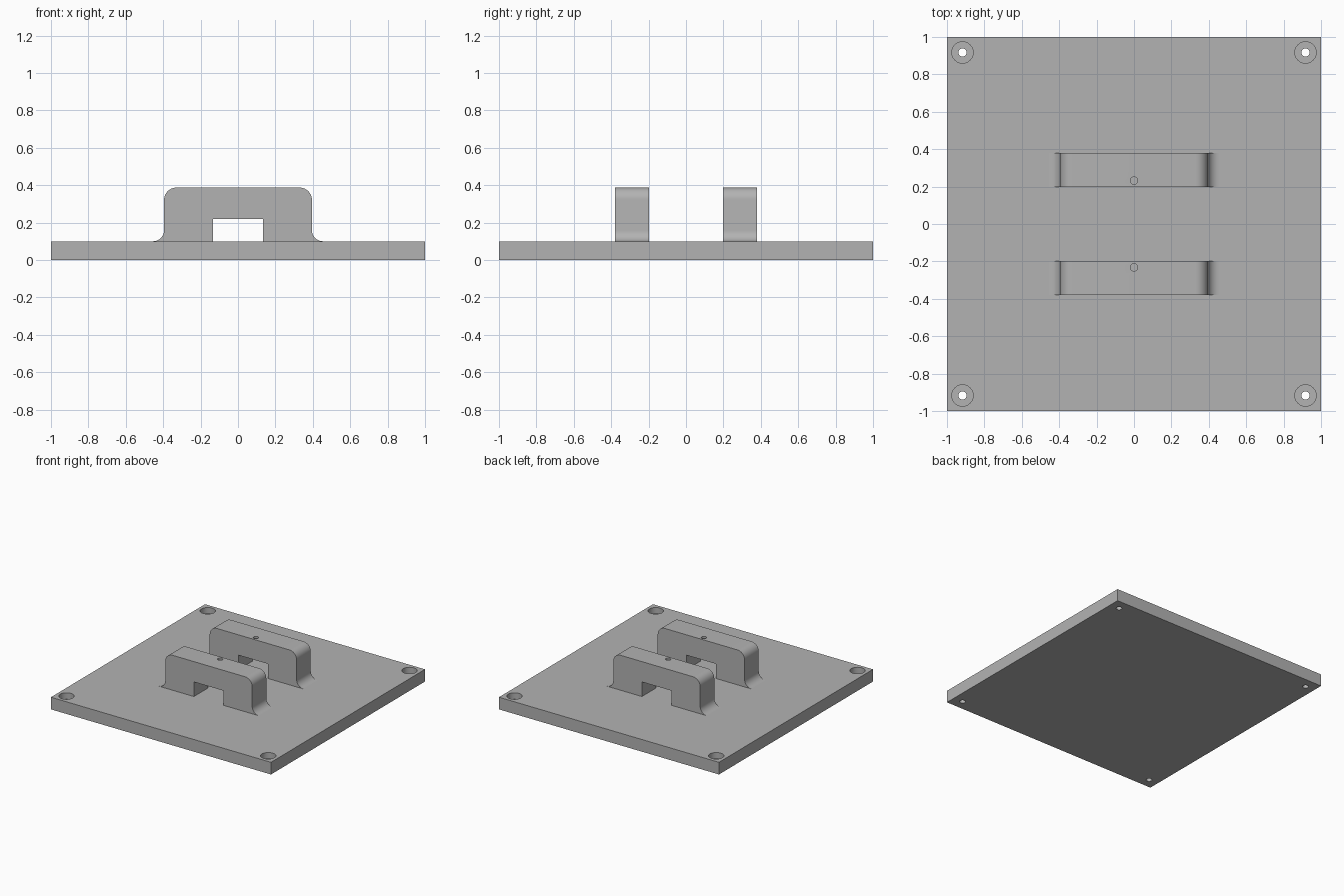
import bpy, bmesh, math
from mathutils import Matrix

if "Cube" in bpy.data.objects:
    bpy.data.objects.remove(bpy.data.objects["Cube"], do_unlink=True)

GREY = (0.45, 0.45, 0.45, 1.0)
grey = bpy.data.materials.new("plain grey")
grey.use_nodes = True
grey.diffuse_color = GREY
grey.node_tree.nodes["Principled BSDF"].inputs["Base Color"].default_value = GREY

PLATE_TOP = 0.1
BRIDGE_TOP = 0.387
SLOT_TOP = 0.22


def make_object(name, bm):
    bmesh.ops.recalc_face_normals(bm, faces=bm.faces)
    mesh = bpy.data.meshes.new(name)
    bm.to_mesh(mesh)
    bm.free()
    obj = bpy.data.objects.new(name, mesh)
    mesh.materials.append(grey)
    bpy.context.collection.objects.link(obj)
    return obj


def add_cylinder(bm, x, y, radius, z_low, z_high):
    bmesh.ops.create_cone(
        bm, cap_ends=True, segments=48, radius1=radius, radius2=radius,
        depth=z_high - z_low,
        matrix=Matrix.Translation((x, y, (z_low + z_high) / 2)))


def drill(obj, cylinders):
    """Cut each cylinder out of the object, then smooth the curved faces."""
    bpy.ops.object.select_all(action="DESELECT")
    obj.select_set(True)
    bpy.context.view_layer.objects.active = obj
    for cylinder in cylinders:
        bm = bmesh.new()
        add_cylinder(bm, *cylinder)
        cutter = make_object("hole_cutter", bm)
        cutter.hide_render = True
        mod = obj.modifiers.new("hole", "BOOLEAN")
        mod.operation = "DIFFERENCE"
        mod.solver = "EXACT"
        mod.object = cutter
        bpy.ops.object.modifier_apply(modifier=mod.name)
        bpy.data.objects.remove(cutter, do_unlink=True)
    bpy.ops.object.shade_smooth_by_angle(angle=math.radians(30))


def arc(cx, cz, radius, start, end, steps=10):
    angles = [math.radians(start + (end - start) * i / steps) for i in range(steps + 1)]
    return [(cx + radius * math.cos(a), cz + radius * math.sin(a)) for a in angles]


# Base plate with counterbored corner holes
bm = bmesh.new()
bmesh.ops.create_cube(bm, size=1, matrix=Matrix.Translation((0, 0, PLATE_TOP / 2))
                      @ Matrix.Diagonal((2, 2, PLATE_TOP, 1)))
plate = make_object("base_plate", bm)
holes = []
for x in (-0.917, 0.917):
    for y in (-0.917, 0.917):
        holes.append((x, y, 0.057, 0.05, 0.15))
        holes.append((x, y, 0.022, -0.05, 0.08))
drill(plate, holes)


# Bridge half outline: slot, flared foot, side wall, rounded shoulder
def bridge_profile():
    wall, flare, shoulder = 0.395, 0.06, 0.065
    half = [(0.135, SLOT_TOP), (0.135, PLATE_TOP)]
    half += arc(wall + flare, PLATE_TOP + flare, flare, 270, 180)
    half += arc(wall - shoulder, BRIDGE_TOP - shoulder, shoulder, 0, 90)
    return half + [(-x, z) for x, z in reversed(half)]


# Two bridges standing across the plate, each with a pin hole near its inner edge
for name, side in (("front_bridge", -1), ("back_bridge", 1)):
    bm = bmesh.new()
    face = bm.faces.new([bm.verts.new((x, side * 0.197, z)) for x, z in bridge_profile()])
    extruded = bmesh.ops.extrude_face_region(bm, geom=[face], use_keep_orig=True)
    moved = [v for v in extruded["geom"] if isinstance(v, bmesh.types.BMVert)]
    bmesh.ops.translate(bm, verts=moved, vec=(0, side * 0.183, 0))
    bridge = make_object(name, bm)
    drill(bridge, [(0, side * 0.232, 0.02, SLOT_TOP - 0.05, BRIDGE_TOP + 0.05)])
